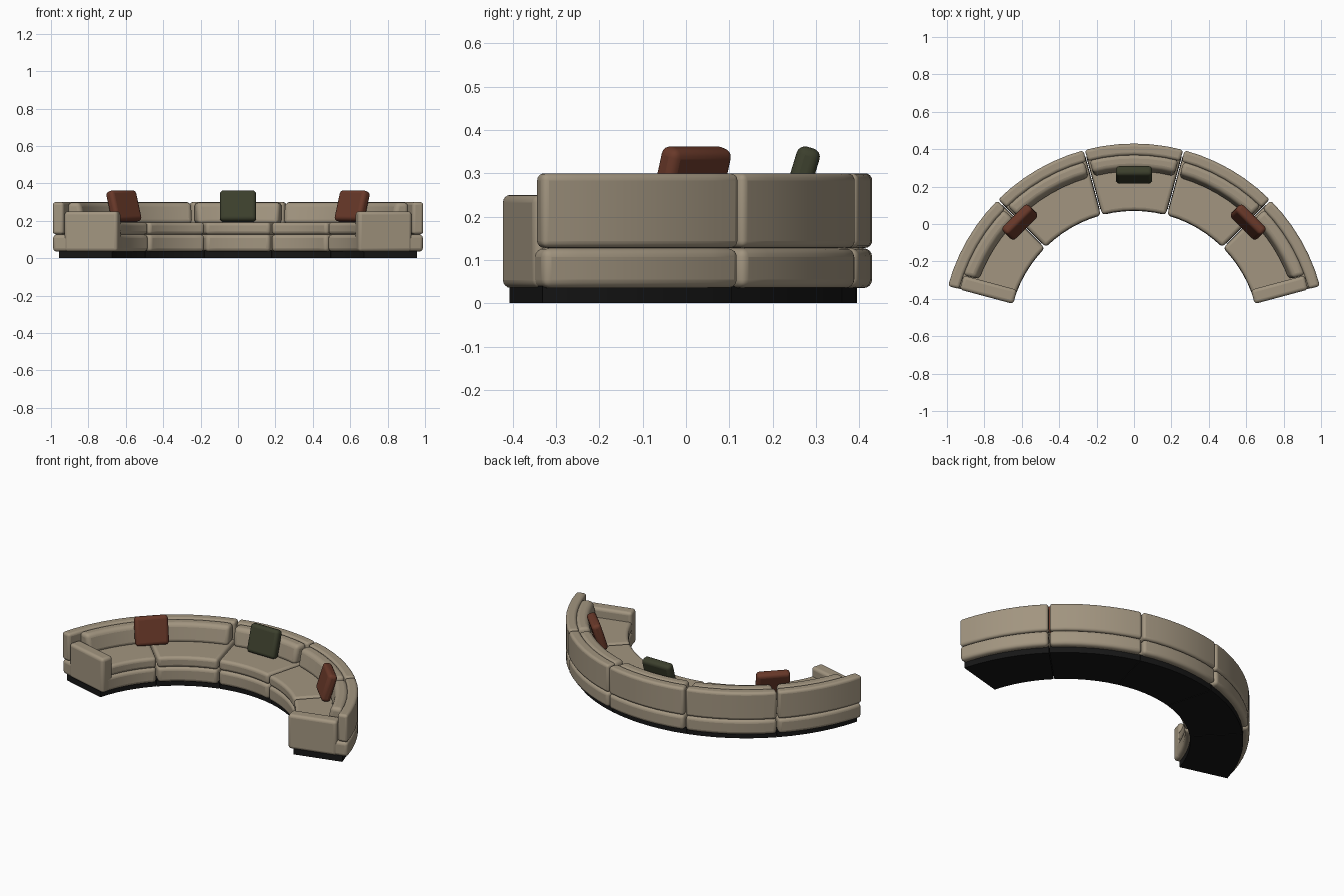
import bpy, bmesh
from math import sin, cos, asin, radians
from mathutils import Vector

if "Cube" in bpy.data.objects:
    bpy.data.objects.remove(bpy.data.objects["Cube"])

CY = -0.60      # y of the arc's centre
STEPS = 6       # facets along each 30 degree module


def material(name, r, g, b):
    m = bpy.data.materials.new(name)
    m.diffuse_color = (r, g, b, 1)
    m.use_nodes = True
    m.node_tree.nodes["Principled BSDF"].inputs["Base Color"].default_value = m.diffuse_color
    return m


FABRIC = material("beige_fabric", 0.36, 0.30, 0.215)
BLACK = material("black_plinth", 0.008, 0.008, 0.008)
RUST = material("rust_fabric", 0.14, 0.04, 0.022)
GREEN = material("olive_fabric", 0.045, 0.05, 0.026)


def finish(bm, name, mat, bevel, segs=4):
    bmesh.ops.recalc_face_normals(bm, faces=bm.faces)
    me = bpy.data.meshes.new(name)
    bm.to_mesh(me)
    bm.free()
    me.materials.append(mat)
    ob = bpy.data.objects.new(name, me)
    bpy.context.collection.objects.link(ob)
    if bevel:
        mod = ob.modifiers.new("round", "BEVEL")
        mod.width, mod.segments = bevel, segs
        mod.limit_method, mod.angle_limit = "ANGLE", radians(40)
    bpy.ops.object.select_all(action="DESELECT")
    ob.select_set(True)
    bpy.context.view_layer.objects.active = ob
    bpy.ops.object.shade_smooth_by_angle(angle=radians(35))
    return ob


def sector(name, profile, a0, a1, gap0, gap1, mat, bevel):
    """Sweep an (r, z) profile from a0 to a1 degrees, with parallel end gaps."""
    bm = bmesh.new()
    rings = []
    for i in range(STEPS + 1):
        t = i / STEPS
        ring = []
        for r, z in profile:
            s, e = radians(a0) + asin(gap0 / r), radians(a1) - asin(gap1 / r)
            a = s + (e - s) * t
            ring.append(bm.verts.new((r * sin(a), CY + r * cos(a), z)))
        rings.append(ring)
    n = len(profile)
    for p, q in zip(rings, rings[1:]):
        for j in range(n):
            bm.faces.new((p[j], p[(j + 1) % n], q[(j + 1) % n], q[j]))
    bm.faces.new(rings[0])
    bm.faces.new(rings[-1])
    return finish(bm, name, mat, bevel)


def block(name, size, loc, rot, mat, bevel):
    bm = bmesh.new()
    bmesh.ops.create_cube(bm, size=1)
    bmesh.ops.scale(bm, vec=size, verts=bm.verts)
    ob = finish(bm, name, mat, bevel)
    ob.location, ob.rotation_euler = loc, rot
    return ob


def rect(r0, r1, z0, z1):
    return [(r0, z0), (r1, z0), (r1, z1), (r0, z1)]


CUSHION = [(0.878, 0.185), (0.972, 0.185), (0.972, 0.298), (0.902, 0.298)]
ARM_T = 0.078

# five modules: plinth, base, seat, back shell, back cushion
for k in range(5):
    a0, a1 = -75 + 30 * k, -45 + 30 * k
    first, last = k == 0, k == 4

    def gaps(seam, end):
        return (end if first else seam, end if last else seam)

    sector(f"plinth_{k+1}", rect(0.70, 0.995, 0, 0.04), a0, a1, *gaps(0.002, 0.012), BLACK, 0)
    sector(f"base_{k+1}", rect(0.67, 1.03, 0.035, 0.127), a0, a1, *gaps(0.004, 0.004), FABRIC, 0.02)
    sector(f"seat_{k+1}", rect(0.672, 0.985, 0.127, 0.192), a0, a1,
           *gaps(0.004, ARM_T - 0.02), FABRIC, 0.018)
    sector(f"back_shell_{k+1}", rect(0.968, 1.03, 0.128, 0.30), a0, a1, *gaps(0.004, 0.002), FABRIC, 0.016)
    sector(f"back_cushion_{k+1}", CUSHION, a0, a1, *gaps(0.014, ARM_T + 0.002), FABRIC, 0.022)

# arms closing both ends
for s, side in ((-1, "left"), (1, "right")):
    a = radians(75) * s
    out, tan = Vector((sin(a), cos(a), 0)), Vector((cos(a), -sin(a), 0)) * s
    loc = Vector((0, CY, 0.143)) + out * 0.816 - tan * (ARM_T / 2)
    block(f"{side}_arm", (ARM_T, 0.296, 0.215), loc, (0, 0, -a), FABRIC, 0.018)

# throw pillows leaning on the back
for deg, name, mat in ((-45, "left_pillow", RUST), (0, "middle_pillow", GREEN), (45, "right_pillow", RUST)):
    a = radians(deg)
    block(name, (0.195, 0.055, 0.17), (0.863 * sin(a), CY + 0.863 * cos(a), 0.278),
          (radians(-17), 0, -a), mat, 0.02)
